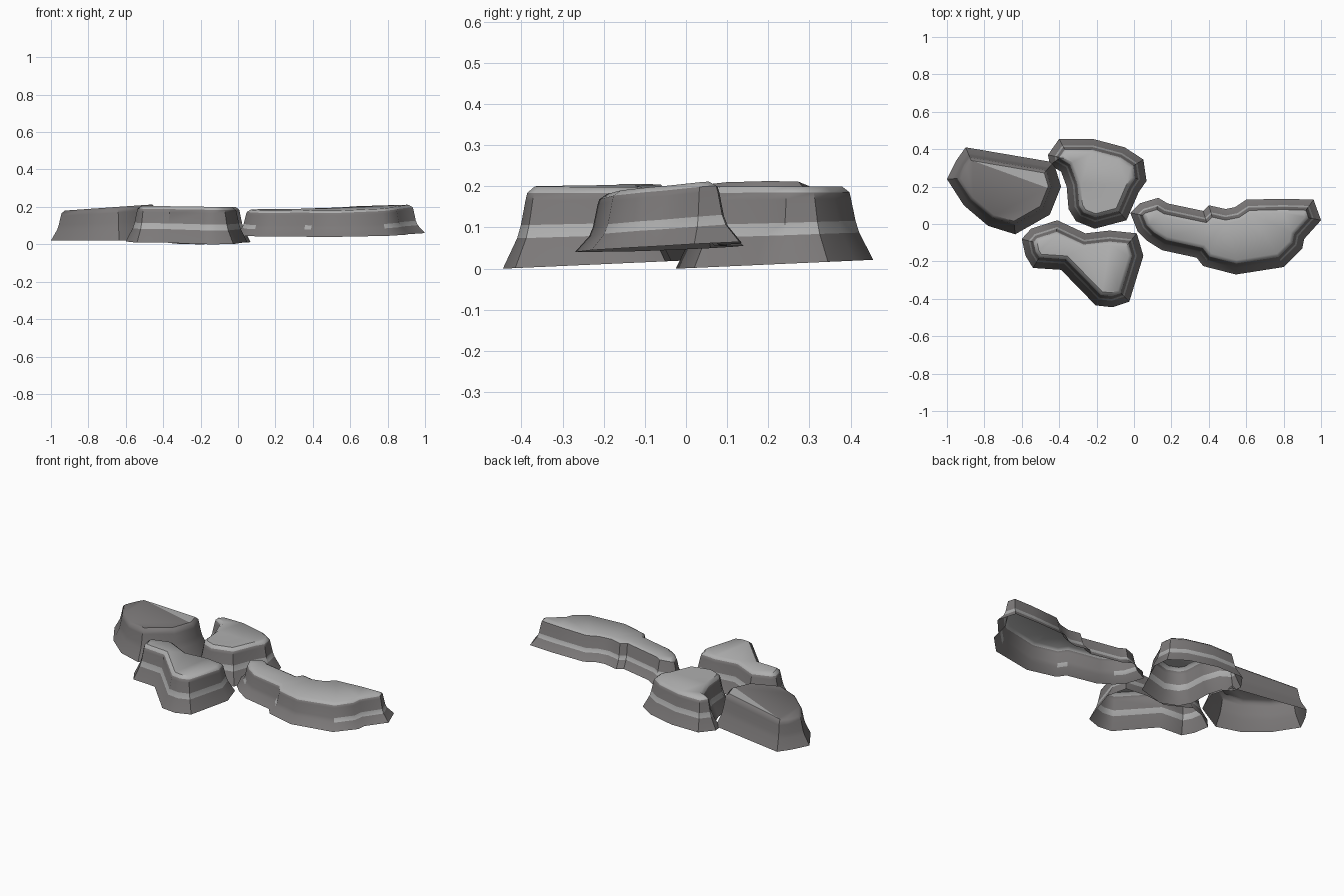
import bpy
import bmesh
from mathutils import Vector

cube = bpy.data.objects.get("Cube")
if cube:
    bpy.data.objects.remove(cube, do_unlink=True)


def make_material(name, colour):
    mat = bpy.data.materials.new(name)
    mat.use_nodes = True
    mat.diffuse_color = colour
    shader = mat.node_tree.nodes["Principled BSDF"]
    shader.inputs["Base Color"].default_value = colour
    shader.inputs["Roughness"].default_value = 0.9
    return mat


MATERIALS = [
    make_material("dark stone", (0.20, 0.19, 0.19, 1)),
    make_material("pale stone band", (0.42, 0.42, 0.42, 1)),
    make_material("light stone top", (0.43, 0.43, 0.43, 1)),
]
WALL, BAND, TOP = range(3)


def inset(points, distance):
    """Move a clockwise outline inward by a distance, limiting sharp corners."""
    result = []
    for i, p in enumerate(points):
        before = (p - points[i - 1]).normalized()
        after = (points[(i + 1) % len(points)] - p).normalized()
        n1 = Vector((before.y, -before.x))
        n2 = Vector((after.y, -after.x))
        result.append(p + (n1 + n2) * distance / max(1 + n1.dot(n2), 0.6))
    return result


def plane_height(plane, p):
    base, slope_x, slope_y = plane
    return base + slope_x * p.x + slope_y * p.y


def build_rock(name, outline, bottom, top, band=(0.37, 0.53), width=1.0,
               has_band=lambda normal: True, top_split=None):
    """Loft a flared, open-bottomed rock from its ground outline to its top."""
    points = [Vector(p) for p in outline]
    count = len(points)
    low, high = band
    # height fraction and inset of each ring
    profile = [(0, 0), (low, 0.034), (high, 0.043),
               (0.83, 0.054), (0.92, 0.058), (1, 0.076)]
    bm = bmesh.new()
    rings = []
    for t, distance in profile:
        ring = []
        for p, ground in zip(inset(points, distance * width), points):
            z0 = plane_height(bottom, ground)
            z1 = plane_height(top, p)
            ring.append(bm.verts.new((p.x, p.y, z0 + (z1 - z0) * t)))
        rings.append(ring)

    # walls, band and rounded rim
    for level in range(len(rings) - 1):
        a, b = rings[level], rings[level + 1]
        for i in range(count):
            j = (i + 1) % count
            face = bm.faces.new((a[j], a[i], b[i], b[j]))
            face.normal_update()
            if level == 1 and has_band(face.normal):
                face.material_index = BAND
            elif level == len(rings) - 2 and top_split is None:
                face.material_index = TOP

    # top surface
    cap = bm.faces.new(list(reversed(rings[-1])))
    cap.normal_update()
    cap.material_index = TOP
    if top_split:
        # only the strip behind the cutting line stays light
        origin, normal = (Vector(v) for v in top_split)
        geometry = [cap] + list(cap.edges) + list(cap.verts)
        bmesh.ops.bisect_plane(bm, geom=geometry, plane_co=origin, plane_no=normal)
        for face in bm.faces:
            if face.material_index == TOP:
                behind = (face.calc_center_median() - origin).dot(normal) > 0
                face.material_index = TOP if behind else WALL

    bm.normal_update()
    for face in bm.faces:
        if face.normal.z > 0.9 and len(face.verts) > 4:
            bmesh.ops.triangulate(bm, faces=[face])
    mesh = bpy.data.meshes.new(name)
    bm.to_mesh(mesh)
    bm.free()
    for mat in MATERIALS:
        mesh.materials.append(mat)
    rock = bpy.data.objects.new(name, mesh)
    bpy.context.collection.objects.link(rock)
    bpy.ops.object.select_all(action="DESELECT")
    rock.select_set(True)
    bpy.context.view_layer.objects.active = rock
    bpy.ops.object.shade_smooth_by_angle(angle=0.7)
    return rock


# long rock on the model's left
build_rock(
    "long_rock",
    [(-.02, .06), (.03, .11), (.13, .14), (.18, .11), (.37, .07), (.40, .10),
     (.49, .08), (.54, .09), (.60, .13), (.80, .135), (.96, .13), (1, .02),
     (.91, -.08), (.90, -.13), (.80, -.23), (.545, -.27), (.37, -.225),
     (.335, -.18), (.15, -.14), (.07, -.09), (.02, -.04)],
    bottom=(.047, .012, .05), top=(.18, .03, .08), band=(.28, .44),
    has_band=lambda normal: normal.y > -0.68)

# front rock
build_rock(
    "front_rock",
    [(-.60, -.08), (-.55, -.025), (-.41, .02), (-.26, -.05), (-.13, -.035),
     (.015, -.05), (.05, -.17), (-.025, -.415), (-.115, -.445),
     (-.205, -.435), (-.39, -.245), (-.54, -.235), (-.58, -.17)],
    bottom=(.02, 0, .045), top=(.198, -.015, 0))

# back rock with a notch in its side
build_rock(
    "back_rock",
    [(-.46, .37), (-.40, .455), (-.22, .455), (-.05, .41), (.05, .345),
     (.067, .23), (.025, .17), (-.04, .02), (-.21, -.025), (-.31, .015),
     (-.35, .08), (-.36, .20), (-.39, .28), (-.45, .315)],
    bottom=(.001, 0, .045), top=(.2, 0, 0))

# plain dark rock on the model's right, with a light strip on top
build_rock(
    "dark_rock",
    [(-1, .24), (-.95, .34), (-.90, .41), (-.43, .33), (-.39, .20),
     (-.45, .05), (-.635, -.055), (-.78, -.01), (-.91, .10)],
    bottom=(.02, 0, 0), top=(.245, .07, 0), width=0.85,
    has_band=lambda normal: False,
    top_split=((-.84, .33, .2), (.145, .4, 0)))
